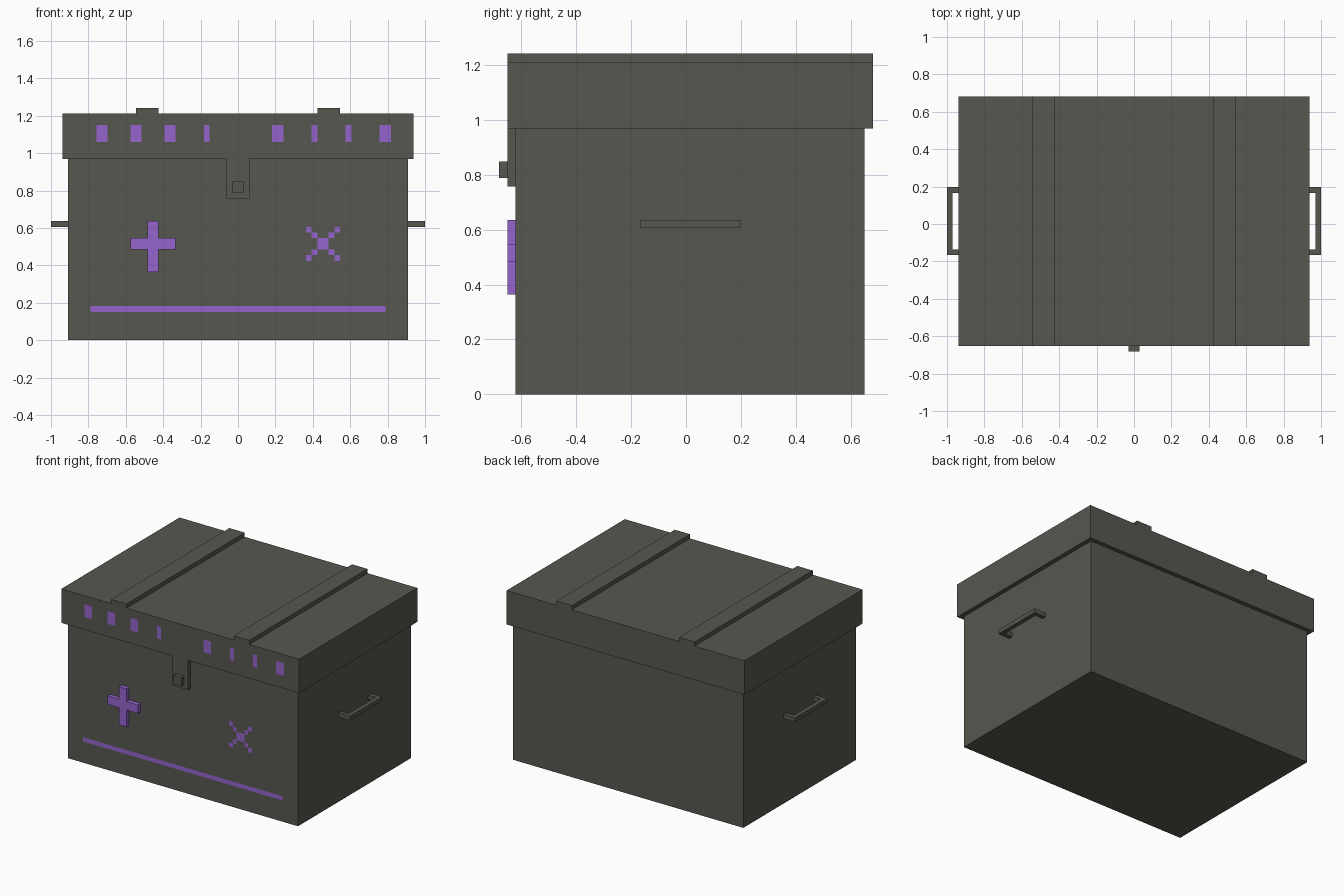
import bpy, bmesh

U = 1 / 33  # the chest is built on a grid of small square units

cube = bpy.data.objects.get("Cube")
if cube:
    bpy.data.objects.remove(cube, do_unlink=True)


def material(name, rgb):
    m = bpy.data.materials.new(name)
    m.use_nodes = True
    m.diffuse_color = (*rgb, 1)
    m.node_tree.nodes["Principled BSDF"].inputs["Base Color"].default_value = (*rgb, 1)
    return m


GREY = material("dark grey", (0.095, 0.095, 0.082))
PURPLE = material("purple", (0.30, 0.13, 0.62))


def add_box(bm, x, y, z):
    verts = bmesh.ops.create_cube(bm, size=1)["verts"]
    for v in verts:
        for i, (lo, hi) in enumerate((x, y, z)):
            v.co[i] = (hi if v.co[i] > 0 else lo) * U


def finish(name, bm, *mats):
    mesh = bpy.data.meshes.new(name)
    bm.to_mesh(mesh)
    bm.free()
    for m in mats:
        mesh.materials.append(m)
    ob = bpy.data.objects.new(name, mesh)
    bpy.context.collection.objects.link(ob)


def part(name, boxes, mat=GREY):
    bm = bmesh.new()
    for b in boxes:
        add_box(bm, *b)
    finish(name, bm, mat)


def front_faces(bm):
    bm.normal_update()
    return [f for f in bm.faces if f.normal.y < -0.9]


def cut_front(bm, axis, positions):
    """Split the front of a box along grid lines."""
    for p in sorted(set(positions)):
        faces = front_faces(bm)
        geom = set(faces)
        for f in faces:
            geom.update(f.edges, f.verts)
        co, no = [0, 0, 0], [0, 0, 0]
        co[axis], no[axis] = p * U, 1
        bmesh.ops.bisect_plane(bm, geom=list(geom), plane_co=co, plane_no=no, dist=1e-5)


def paint_front(bm, rule):
    for f in front_faces(bm):
        c = f.calc_center_median() / U
        if rule(c.x, c.z):
            f.material_index = 1


# Body with stripe, pixel cross and grooved ring on its front
EX, EZ = 15, 17  # emblem centre


def in_cross(x, z):
    dx, dz = abs(x - EX), abs(z - EZ)
    return max(dx, dz) < 1 or (abs(dx - dz) < 0.1 and dx < 3)


def in_ring(x, z):
    dx, dz = abs(x + EX), abs(z - EZ)
    big, small = max(dx, dz), min(dx, dz)
    return (5 < big < 6 and small < 3) or (4 < big < 5 and 3 < small < 4)


def in_stripe(x, z):
    return abs(x) < 26 and 5 < z < 6


bm = bmesh.new()
add_box(bm, (-30, 30), (-20.5, 21.5), (0, 32))
steps = range(-6, 7)
cut_front(bm, 2, [5, 6] + [EZ + i for i in steps])
cut_front(bm, 0, [-26, 26] + [s * EX + i for s in (-1, 1) for i in steps])
paint_front(bm, lambda x, z: in_cross(x, z) or in_stripe(x, z))
ring = [f for f in front_faces(bm)
        if in_ring(*(f.calc_center_median() / U).xz)]
new = bmesh.ops.extrude_face_region(bm, geom=ring)["geom"]
bmesh.ops.translate(bm, vec=(0, U, 0),
                    verts=[v for v in new if isinstance(v, bmesh.types.BMVert)])
finish("body", bm, GREY, PURPLE)

# Lid with a broken row of marks
marks = [(-25, -23), (-19, -17), (-13, -11), (-6, -5),
         (6, 8), (13, 14), (19, 20), (25, 27)]
bm = bmesh.new()
add_box(bm, (-31, 31), (-21.5, 22.5), (32, 40))
cut_front(bm, 2, [35, 38])
cut_front(bm, 0, [p for m in marks for p in m])
paint_front(bm, lambda x, z: 35 < z < 38 and any(a < x < b for a, b in marks))
finish("lid", bm, GREY, PURPLE)

# Straps over the lid and handles on the sides
for side, s in (("right", -1), ("left", 1)):
    def span(a, b):
        return tuple(sorted((s * a, s * b)))
    part(side + "_strap", [(span(14, 18), (-21.5, 22.5), (40, 41))])
    part(side + "_handle", [
        (span(30, 32), (-5.5, -4.5), (20, 21)),
        (span(30, 32), (5.5, 6.5), (20, 21)),
        (span(32, 33), (-5.5, 6.5), (20, 21))])

# Latch
part("latch_plate", [((-2, 2), (-21.5, -20.5), (25, 32))])
part("latch_knob", [((-1, 1), (-22.5, -21.5), (26, 28))])

# Raised plus inside the grooved ring
front = (-21.5, -20.5)
part("raised_plus", [
    ((-16, -14), front, (12, 21)),
    ((-19, -16), front, (16, 18)),
    ((-14, -11), front, (16, 18))], PURPLE)
